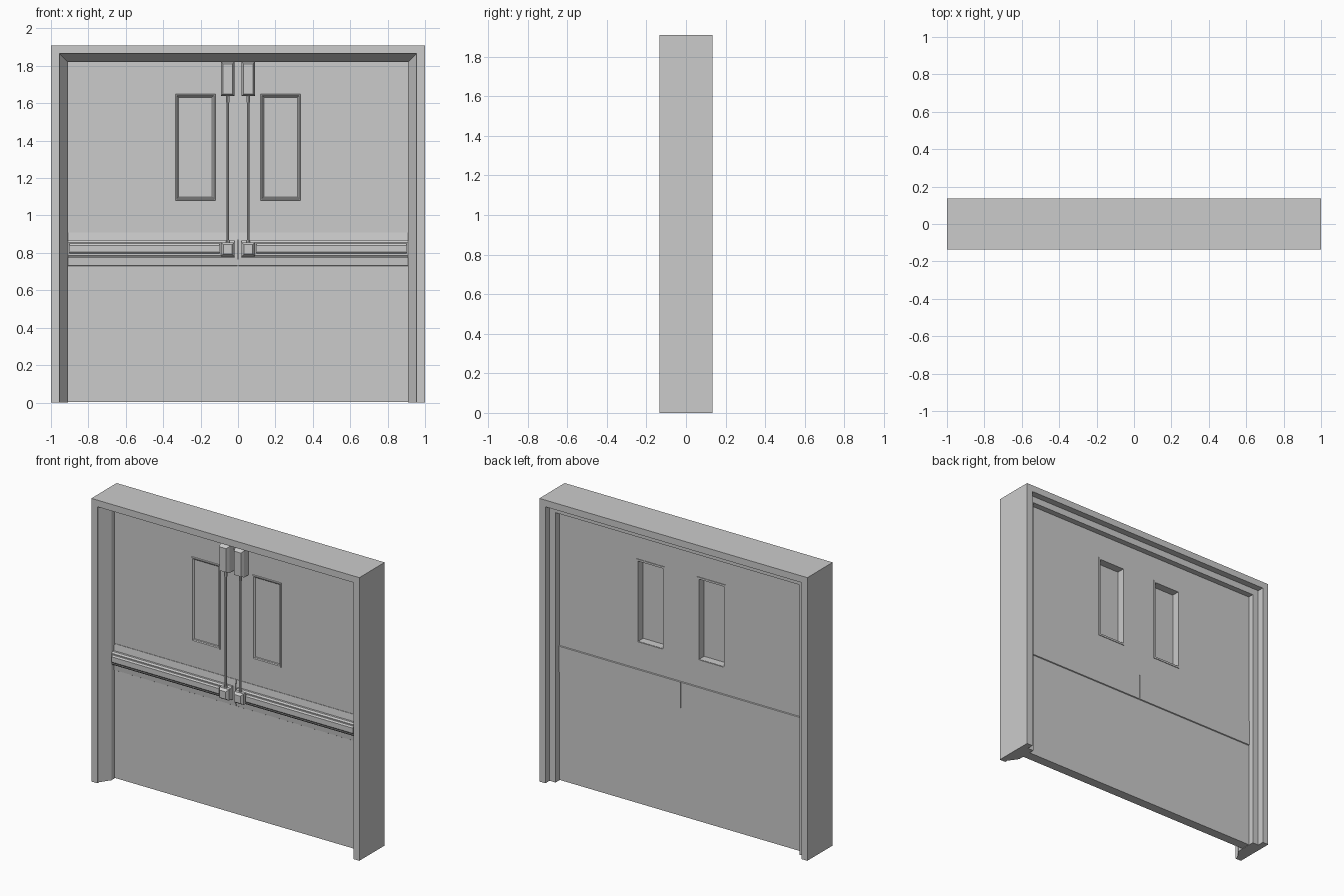
import bpy, bmesh
from mathutils import Vector

if "Cube" in bpy.data.objects:
    bpy.data.objects.remove(bpy.data.objects["Cube"])


def finish(name, bm, smooth=False):
    bmesh.ops.recalc_face_normals(bm, faces=bm.faces[:])
    me = bpy.data.meshes.new(name)
    bm.to_mesh(me)
    bm.free()
    ob = bpy.data.objects.new(name, me)
    bpy.context.collection.objects.link(ob)
    if smooth:
        bpy.context.view_layer.objects.active = ob
        ob.select_set(True)
        bpy.ops.object.shade_smooth_by_angle()
        ob.select_set(False)
    return ob


def loft(name, rings, caps=True, cyclic=False, smooth=False):
    """Skin a list of closed sections with equal point counts."""
    bm = bmesh.new()
    rows = [[bm.verts.new(p) for p in r] for r in rings]
    n = len(rows[0])
    pairs = list(zip(rows, rows[1:])) + ([(rows[-1], rows[0])] if cyclic else [])
    for a, b in pairs:
        for i in range(n):
            j = (i + 1) % n
            bm.faces.new((a[i], a[j], b[j], b[i]))
    if caps and not cyclic:
        bm.faces.new(rows[0])
        bm.faces.new(rows[-1])
    return finish(name, bm, smooth)


def box(name, x0, x1, y0, y1, z0, z1):
    ring = lambda y: [(x0, y, z0), (x1, y, z0), (x1, y, z1), (x0, y, z1)]
    return loft(name, [ring(y0), ring(y1)])


def tapered(name, x0, x1, z0, z1, steps):
    """Box on the door face that narrows by an inset at each depth."""
    return loft(name, [[(x0 + d, y, z0 + d), (x1 - d, y, z0 + d),
                        (x1 - d, y, z1 - d), (x0 + d, y, z1 - d)] for d, y in steps])


def bar(name, x0, x1, profile):
    return loft(name, [[(x, y, z) for y, z in profile] for x in (x0, x1)])


def rod(name, x, y, z0, z1, r, sides=10):
    bm = bmesh.new()
    bmesh.ops.create_cone(bm, cap_ends=True, segments=sides, radius1=r, radius2=r, depth=z1 - z0)
    bmesh.ops.translate(bm, verts=bm.verts[:], vec=Vector((x, y, (z0 + z1) / 2)))
    return finish(name, bm, True)


# Rebated jambs and head, one mitred profile (inset, depth)
prof = [(0, -.135), (.045, -.135), (.045, -.115), (.09, -.05),
        (.09, .09), (.045, .09), (.045, .135), (0, .135)]
loft("door_frame", [
    [(-1 + t, y, 0) for t, y in prof],
    [(-1 + t, y, 1.91 - t) for t, y in prof],
    [(1 - t, y, 1.91 - t) for t, y in prof],
    [(1 - t, y, 0) for t, y in prof]])

# Door slab with two window openings
FACE, BACK = -.015, .05
door = box("doors", -.91, .91, FACE, BACK, .003, 1.82)
bpy.context.view_layer.objects.active = door
for s in (-1, 1):
    xs = sorted((s * .13, s * .325))
    cut = box("window_cutter", *xs, -.2, .2, 1.095, 1.64)
    mod = door.modifiers.new("window", 'BOOLEAN')
    mod.object = cut
    mod.operation = 'DIFFERENCE'
    mod.solver = 'EXACT'
    bpy.ops.object.modifier_apply(modifier=mod.name)
    bpy.data.objects.remove(cut)

# Sections (depth, height) of the push bar parts
housing = [(FACE, .775), (-.038, .775), (-.046, .785), (-.046, .855), (-.038, .865), (FACE, .865)]
push = [(-.04, .797), (-.055, .797), (-.062, .805), (-.062, .84), (-.055, .85), (-.04, .85)]
front_plate = [(FACE, .73), (-.02, .733), (-.024, .775), (-.024, .865), (-.018, .91), (FACE, .91)]
back_plate = [(BACK, .73), (.056, .733), (.056, .907), (BACK, .91)]

for s, side in ((-1, "left"), (1, "right")):
    def span(a, b):
        return sorted((s * a, s * b))

    # Window pane and surrounding moulding
    box(side + "_pane", *span(.13, .325), -.009, -.003, 1.095, 1.64)
    x0, x1 = span(.12, .335)
    z0, z1 = 1.08, 1.65
    corners = [(x0, z0, 1, 1), (x1, z0, -1, 1), (x1, z1, -1, -1), (x0, z1, 1, -1)]
    for label, sec in (("front", [(0, FACE), (.003, -.021), (.009, -.021), (.018, -.009), (.018, FACE + .008)]),
                       ("back", [(0, BACK), (0, .054), (.013, .054), (.013, .0), (.011, .0), (.011, BACK)])):
        loft(side + "_window_trim_" + label,
             [[(x + dx * t, y, z + dz * t) for t, y in sec] for x, z, dx, dz in corners], cyclic=True)

    # Mounting plates on both faces
    bar(side + "_front_plate", *span(.002, .91), front_plate)
    bar(side + "_back_plate", *span(.001, .91), back_plate)

    # Panic bar
    bar(side + "_bar_housing", *span(.02, .91), housing)
    bar(side + "_push_bar", *span(.1, .9), push)

    # Latch boxes, vertical rod and collars
    tapered(side + "_bar_latch", *span(.02, .09), .782, .856,
            [(0, FACE), (0, -.068), (.012, -.085)])
    tapered(side + "_top_latch", *span(.02, .09), 1.64, 1.82,
            [(0, FACE), (0, -.062), (.010, -.084)])
    rod(side + "_rod", s * .055, -.052, .85, 1.645, .008)
    rod(side + "_upper_collar", s * .055, -.052, 1.605, 1.645, .011)
    rod(side + "_lower_collar", s * .055, -.052, .85, .868, .011)
